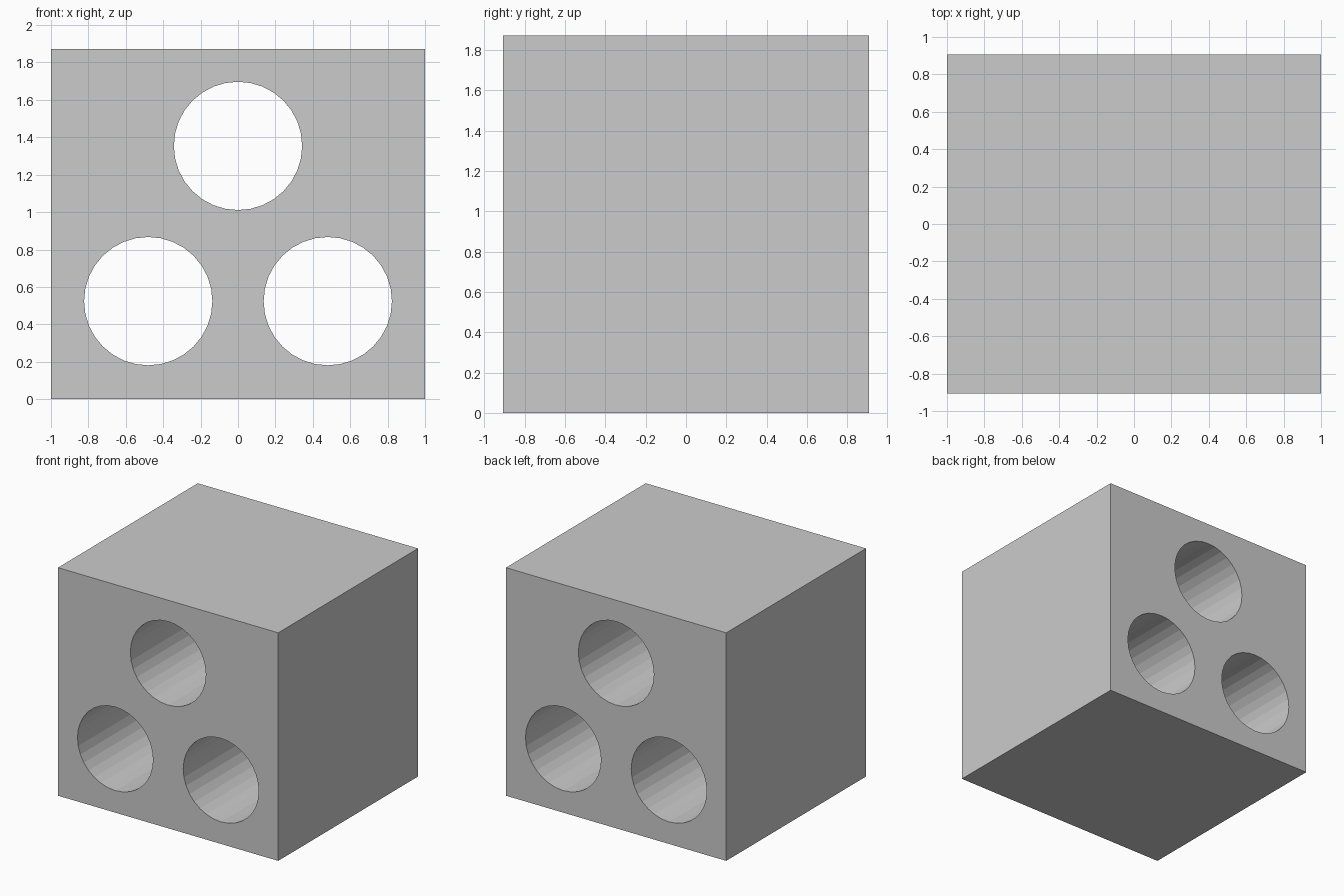
import bpy, math

if "Cube" in bpy.data.objects:
    bpy.data.objects.remove(bpy.data.objects["Cube"])

WIDTH, DEPTH, HEIGHT = 2.0, 1.813, 1.872
HOLE_RADIUS = 0.343
HOLES = [(0.0, 1.354), (-0.48, 0.524), (0.48, 0.524)]

# Solid block
bpy.ops.mesh.primitive_cube_add(size=1, location=(0, 0, HEIGHT / 2))
block = bpy.context.object
block.name = "drilled_block"
block.scale = (WIDTH, DEPTH, HEIGHT)
bpy.ops.object.transform_apply(location=True, rotation=True, scale=True)

# Three round holes drilled from front to back
for i, (x, z) in enumerate(HOLES):
    bpy.ops.mesh.primitive_cylinder_add(
        vertices=32, radius=HOLE_RADIUS, depth=DEPTH + 0.4,
        location=(x, 0, z), rotation=(math.pi / 2, 0, 0))
    cutter = bpy.context.object
    cutter.name = f"hole_cutter_{i + 1}"
    cutter.hide_render = True
    cut = block.modifiers.new(f"hole_{i + 1}", 'BOOLEAN')
    cut.operation = 'DIFFERENCE'
    cut.solver = 'EXACT'
    cut.object = cutter
    bpy.context.view_layer.objects.active = block
    bpy.ops.object.modifier_apply(modifier=cut.name)
    bpy.data.objects.remove(cutter)
